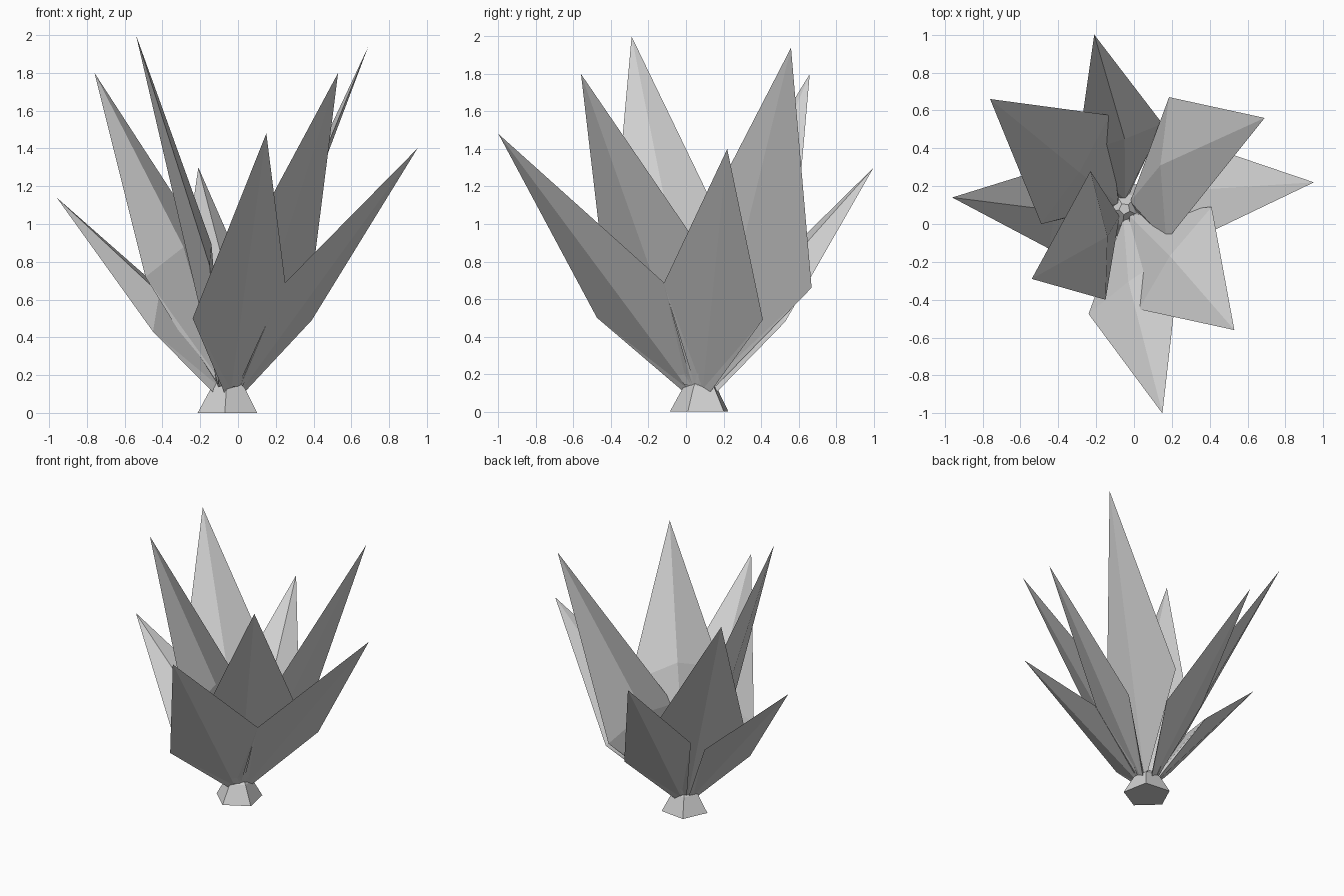
import bpy, bmesh
from mathutils import Vector, Matrix

cube = bpy.data.objects.get("Cube")
if cube:
    bpy.data.objects.remove(cube, do_unlink=True)

GREY = (0.64, 0.64, 0.64, 1)
grey = bpy.data.materials.new("plain grey")
grey.use_nodes = True
grey.diffuse_color = GREY
grey.node_tree.nodes["Principled BSDF"].inputs["Base Color"].default_value = GREY

CENTRE = Vector((-0.05, 0.08, 0))


def make_object(name, bm):
    mesh = bpy.data.meshes.new(name)
    bm.to_mesh(mesh)
    bm.free()
    mesh.materials.append(grey)
    obj = bpy.data.objects.new(name, mesh)
    bpy.context.collection.objects.link(obj)


def leaf(name, tip, side_a, side_b, foot_height):
    """Solid leaf: flat outer face, raised spine on the inner face, narrow foot."""
    tip, a, b = Vector(tip), Vector(side_a), Vector(side_b)
    out = tip - CENTRE
    out.z = 0
    out.normalize()
    foot = CENTRE + out * 0.07 + Vector((0, 0, foot_height))
    along = (tip - foot).normalized()
    inward = along.cross(b - a).normalized()
    if inward.z < 0:
        inward.negate()
    spine = (a + b) / 2 + inward * 0.07 + along * 0.08
    across = (b - a).normalized() * 0.045
    bm = bmesh.new()
    vt, va, vb, vs, fa, fi, fb, fo = [bm.verts.new(p) for p in (
        tip, a, b, spine, foot - across, foot + inward * 0.03, foot + across, foot)]
    inner = ((vt, va, vs), (vt, vs, vb), (va, fa, fi), (va, fi, vs), (vb, vs, fi), (vb, fi, fb))
    outer = ((vt, fo, va), (vt, vb, fo), (va, fo, fa), (vb, fb, fo))
    bottom = ((fa, fo, fi), (fo, fb, fi))
    for face in inner + outer + bottom:
        bm.faces.new(face)
    bmesh.ops.recalc_face_normals(bm, faces=bm.faces)
    make_object(name, bm)


# Four spreading outer leaves
leaf("outer_leaf_front", (0.15, -1.0, 1.48), (-0.24, -0.475, 0.5), (0.25, -0.12, 0.69), 0.12)
leaf("outer_leaf_left", (0.95, 0.22, 1.4), (0.24, -0.12, 0.68), (0.39, 0.41, 0.49), 0.12)
leaf("outer_leaf_back", (-0.21, 1.0, 1.3), (0.15, 0.53, 0.48), (-0.3, 0.37, 0.68), 0.12)
leaf("outer_leaf_right", (-0.96, 0.14, 1.14), (-0.38, 0.32, 0.63), (-0.45, -0.13, 0.43), 0.12)

# Four taller inner leaves
leaf("inner_leaf_front_left", (0.53, -0.56, 1.8), (0.025, -0.45, 0.86), (0.41, 0.09, 0.85), 0.14)
leaf("inner_leaf_back_left", (0.69, 0.56, 1.94), (0.17, -0.09, 0.68), (0.185, 0.67, 0.66), 0.14)
leaf("inner_leaf_back_right", (-0.76, 0.66, 1.8), (-0.13, 0.575, 0.83), (-0.49, 0.0, 0.72), 0.14)
leaf("inner_leaf_front_right", (-0.54, -0.29, 2.0), (-0.23, 0.28, 0.82), (-0.15, -0.4, 0.78), 0.14)

# Five-sided stem with a small pointed crown
for part, r1, r2, low, high in (("stem", 0.167, 0.095, 0, 0.13),
                                ("stem_crown", 0.095, 0.03, 0.13, 0.19)):
    bm = bmesh.new()
    place = Matrix.Translation(CENTRE + Vector((0, 0, (low + high) / 2)))
    bmesh.ops.create_cone(bm, cap_ends=True, segments=5, radius1=r1, radius2=r2, depth=high - low)
    # turn one corner to the front
    front = min(bm.verts, key=lambda v: (round(v.co.z, 3), v.co.y, v.co.x))
    turn = Vector((front.co.x, front.co.y)).angle_signed(Vector((-0.12, -1)))
    bm.transform(place @ Matrix.Rotation(-turn, 4, "Z"))
    make_object(part, bm)
